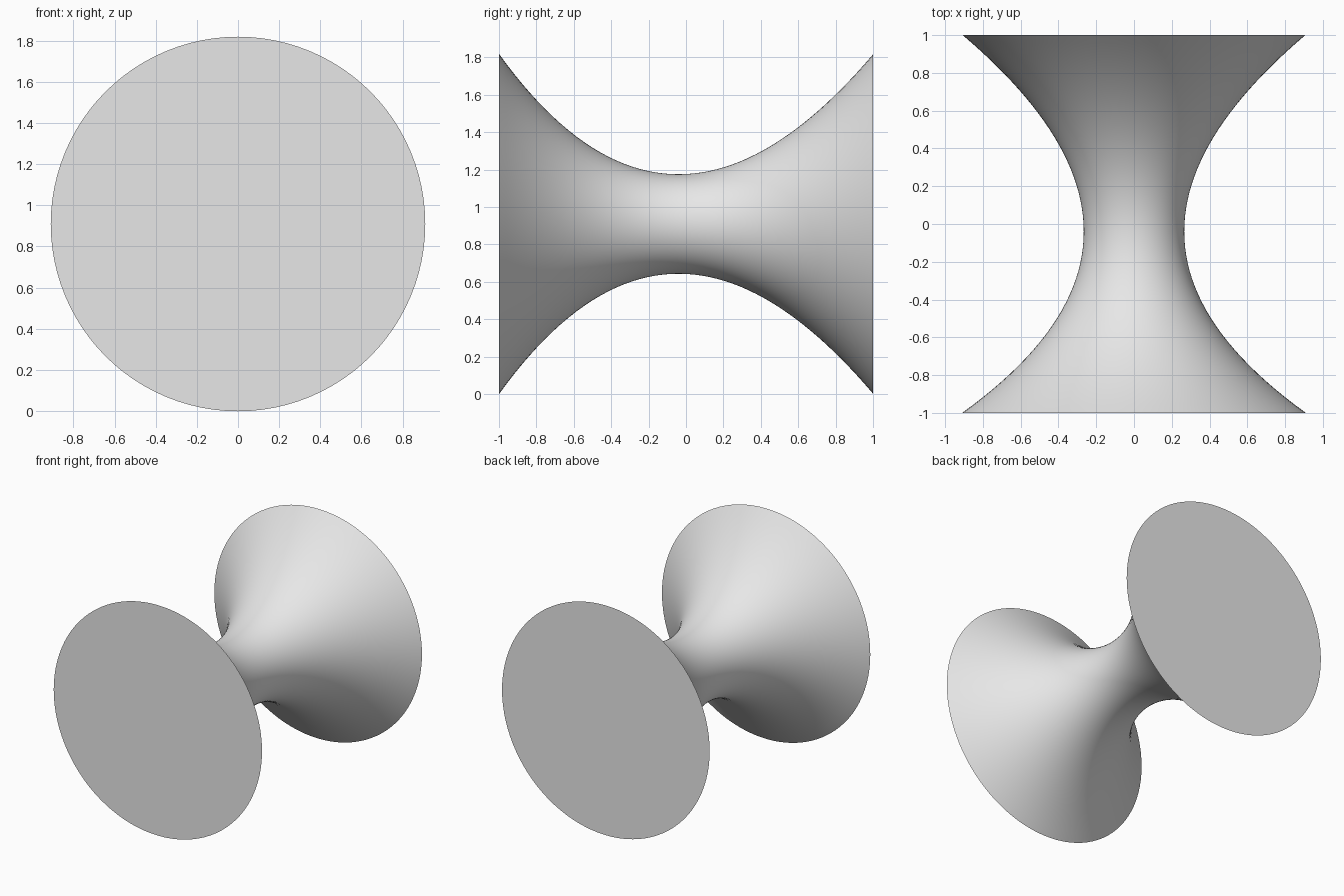
import bpy
import bmesh
import math
from mathutils import Vector

cube = bpy.data.objects.get("Cube")
if cube:
    bpy.data.objects.remove(cube, do_unlink=True)

SEGMENTS = 96      # sides around the axis
STEPS = 48         # rings along the axis
CENTRE_Z = 0.909
NECK_Y = -0.04     # narrowest point, slightly toward the front
NECK_RADIUS = 0.266


def radius(y):
    """Flared profile, a little steeper toward the front."""
    t = y - NECK_Y
    return NECK_RADIUS + 0.648 * t ** 2 - 0.053 * t ** 3


# Light grey material
grey = bpy.data.materials.new("light_grey")
grey.use_nodes = True
colour = (0.8, 0.8, 0.8, 1)
grey.diffuse_color = colour
grey.node_tree.nodes["Principled BSDF"].inputs["Base Color"].default_value = colour

# Flared spool body: profile spun around the y axis
bm = bmesh.new()
ys = [-1 + 2 * i / STEPS for i in range(STEPS + 1)]
profile = [bm.verts.new((0, y, CENTRE_Z + radius(y))) for y in ys]
edges = [bm.edges.new(pair) for pair in zip(profile, profile[1:])]
bmesh.ops.spin(bm, geom=profile + edges, cent=(0, 0, CENTRE_Z), axis=(0, 1, 0),
               angle=math.tau, steps=SEGMENTS, use_merge=False)
bmesh.ops.remove_doubles(bm, verts=bm.verts, dist=0.0001)

# Flat end discs
bmesh.ops.holes_fill(bm, edges=[e for e in bm.edges if e.is_boundary], sides=0)
bmesh.ops.recalc_face_normals(bm, faces=bm.faces)

mesh = bpy.data.meshes.new("flared_spool")
bm.to_mesh(mesh)
bm.free()
mesh.materials.append(grey)
spool = bpy.data.objects.new("flared_spool", mesh)
bpy.context.collection.objects.link(spool)

# Smooth sides with crisp rims
bpy.ops.object.select_all(action='DESELECT')
spool.select_set(True)
bpy.context.view_layer.objects.active = spool
bpy.ops.object.shade_smooth_by_angle(angle=math.radians(30))
